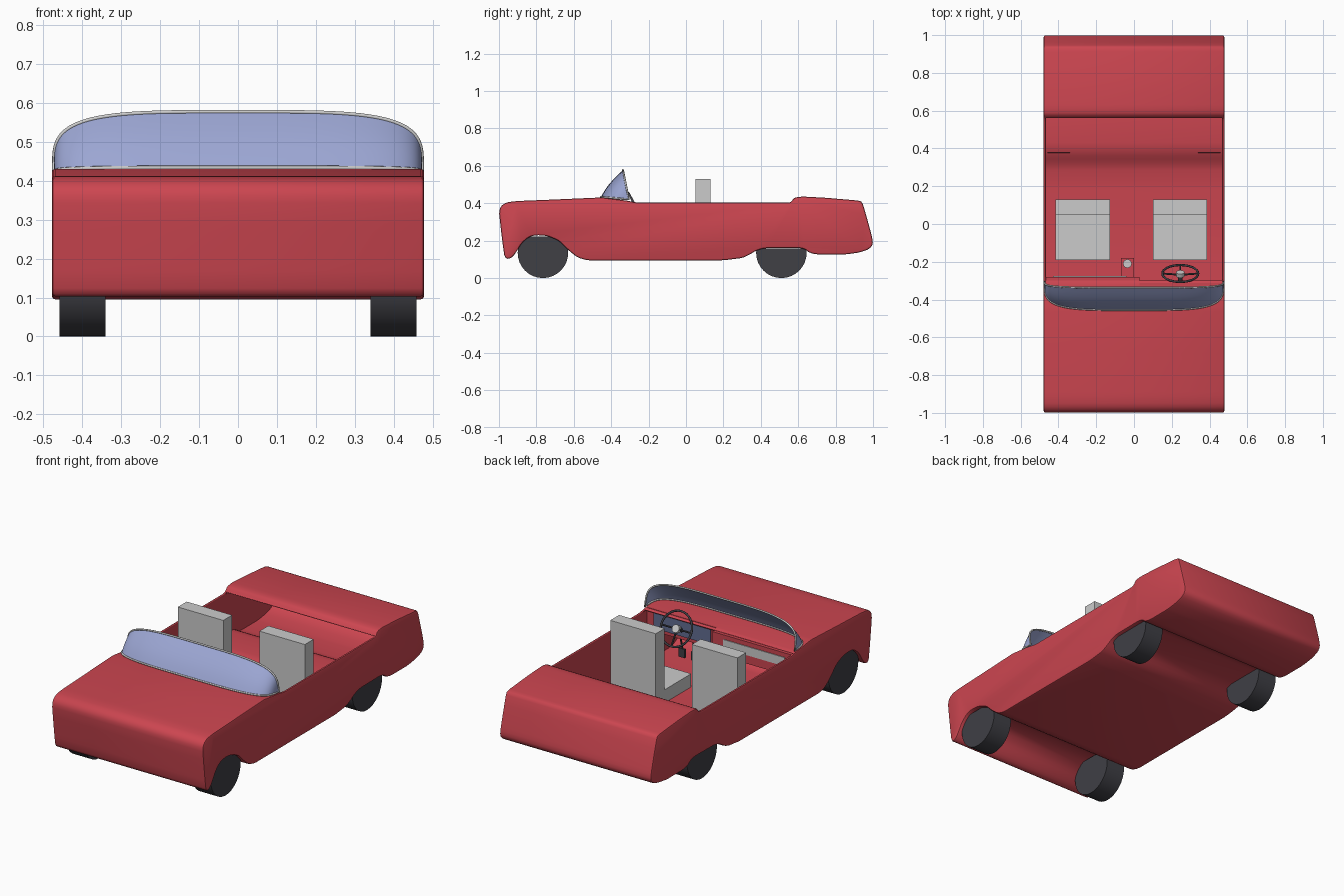
import bpy, bmesh, math
from mathutils import Vector, Matrix

if "Cube" in bpy.data.objects:
    bpy.data.objects.remove(bpy.data.objects["Cube"])


def material(name, col):
    m = bpy.data.materials.new(name)
    m.diffuse_color = (*col, 1)
    m.use_nodes = True
    m.node_tree.nodes["Principled BSDF"].inputs["Base Color"].default_value = m.diffuse_color
    return m


RED = material("red_paint", (0.6, 0.06, 0.08))
DARK = material("rubber", (0.05, 0.05, 0.06))
GLASS = material("glass", (0.33, 0.38, 0.65))
SLATE = material("slate", (0.12, 0.15, 0.28))


def finish(bm, name, mat=None, smooth=True):
    me = bpy.data.meshes.new(name)
    bm.to_mesh(me)
    bm.free()
    ob = bpy.data.objects.new(name, me)
    bpy.context.collection.objects.link(ob)
    if mat:
        me.materials.append(mat)
    if smooth:
        bpy.ops.object.select_all(action='DESELECT')
        ob.select_set(True)
        bpy.context.view_layer.objects.active = ob
        bpy.ops.object.shade_smooth_by_angle(angle=math.radians(35))
    return ob


def box(name, xs, ys, zs, mat=None):
    bm = bmesh.new()
    bmesh.ops.create_cube(bm, size=1)
    for v in bm.verts:
        v.co = [(a + b) / 2 + c * (b - a) for (a, b), c in zip((xs, ys, zs), v.co)]
    return finish(bm, name, mat, False)


def rod(name, a, b, r, mat=None, sides=16, cut=None):
    a, b = Vector(a), Vector(b)
    d = b - a
    m = Matrix.Translation((a + b) / 2) @ d.to_track_quat('Z', 'Y').to_matrix().to_4x4()
    bm = bmesh.new()
    bmesh.ops.create_cone(bm, cap_ends=True, segments=sides, radius1=r, radius2=r,
                          depth=d.length, matrix=m)
    if cut:
        geom = bm.verts[:] + bm.edges[:] + bm.faces[:]
        bmesh.ops.bisect_plane(bm, geom=geom, plane_co=(0, 0, cut), plane_no=(0, 0, 1), clear_outer=True)
        bmesh.ops.holes_fill(bm, edges=[e for e in bm.edges if e.is_boundary])
    return finish(bm, name, mat)


def tube(name, pts, r, cyclic=False, mat=None):
    cu = bpy.data.curves.new(name, 'CURVE')
    cu.dimensions = '3D'
    cu.bevel_depth = r
    cu.bevel_resolution = 2
    sp = cu.splines.new('POLY')
    sp.points.add(len(pts) - 1)
    for p, co in zip(sp.points, pts):
        p.co = (*co, 1)
    sp.use_cyclic_u = cyclic
    if mat:
        cu.materials.append(mat)
    ob = bpy.data.objects.new(name, cu)
    bpy.context.collection.objects.link(ob)
    return ob


# Body: side profile (y, z) with wheel arches, extruded across the car
prof = [(-1, .355), (-.99, .385), (-.96, .405), (-.9, .412), (-.7, .42), (-.45, .431),
        (-.31, .413), (-.26, .403), (.55, .403), (.565, .41), (.578, .43), (.62, .436),
        (.75, .429), (.925, .414), (.943, .405), (.965, .33), (.995, .22), (1, .18),
        (.98, .155), (.93, .137), (.85, .126), (.7, .126), (.66, .135), (.635, .155),
        (.6, .162), (.42, .16), (.375, .147), (.34, .125), (.3, .107), (.2, .095),
        (-.53, .095), (-.58, .11), (-.63, .15), (-.68, .2), (-.74, .225), (-.8, .23),
        (-.84, .22), (-.88, .185), (-.9, .15), (-.925, .115), (-.95, .1), (-.97, .112),
        (-.98, .18), (-.992, .28)]
pts = [Vector(p) for p in prof]
rounded = []
for i, p in enumerate(pts):
    for q in (pts[i - 1], pts[(i + 1) % len(pts)]):
        d = q - p
        rounded.append(p + d.normalized() * min(.25 * d.length, .012))
bm = bmesh.new()
W = .478
left, right = [[bm.verts.new((x, p.x, p.y)) for p in rounded] for x in (-W, W)]
n = len(rounded)
caps = [bm.faces.new(left), bm.faces.new(right)]
for i in range(n):
    j = (i + 1) % n
    bm.faces.new((left[i], left[j], right[j], right[i]))
bmesh.ops.recalc_face_normals(bm, faces=bm.faces)
bmesh.ops.bevel(bm, geom=list({e for f in caps for e in f.edges}), offset=.009, segments=2,
                profile=.5, affect='EDGES', clamp_overlap=False)
# open cockpit
bm.normal_update()
opening = []
for f in bm.faces:
    c = f.calc_center_median()
    if -.305 < c.y < .562 and c.z > .39 and abs(c.x) < .3:
        opening.append(f)
bmesh.ops.delete(bm, geom=opening, context='FACES')
body = finish(bm, "body", RED)
sol = body.modifiers.new("shell", 'SOLIDIFY')
sol.thickness = .01
sol.offset = -1

# Wheels, cut off under the arches
for side, s in (("left", -1), ("right", 1)):
    for end, y, cut in (("front", -.765, .222), ("rear", .51, .158)):
        rod(f"{end}_{side}_wheel", (s * .34, y, .135), (s * .458, y, .135), .135, DARK, 32, cut)

# Seats
for side, a, b in (("left", -.415, -.128), ("right", .1, .387)):
    box(side + "_seat_cushion", (a, b), (-.19, .05), (.104, .18))
    box(side + "_seat_back", (a, b), (.05, .13), (.104, .53))

# Wraparound windscreen with its frame
N = 48
arc = []
for k in range(N + 1):
    t = math.pi * k / N
    c, s = math.cos(t), max(math.sin(t), 0)
    arc.append((math.copysign(abs(c) ** .5, c) * .473, s ** .5))
arc = [(x, s if s > 1e-3 else 0) for x, s in arc]


def screen(x, s, h):
    bulge = .012 * s * math.sin(math.pi * h)
    return (x, -.305 - s * (.15 - .118 * h) - bulge, .42 + s * (.014 + .143 * h))


bm = bmesh.new()
rows = [[bm.verts.new(screen(x, s, h / 6)) for x, s in arc] for h in range(7)]
for r0, r1 in zip(rows, rows[1:]):
    for i in range(N):
        bm.faces.new((r0[i], r0[i + 1], r1[i + 1], r1[i]))
bmesh.ops.remove_doubles(bm, verts=bm.verts, dist=1e-5)
bmesh.ops.recalc_face_normals(bm, faces=bm.faces)
finish(bm, "windscreen", GLASS)
edge = [screen(x, s, 1) for x, s in arc] + [screen(x, s, 0) for x, s in arc[-2:0:-1]]
tube("windscreen_frame", edge, .005, True)

# Dashboard, instruments and centre console
box("passenger_dash", (-.466, .03), (-.33, -.28), (.28, .405), RED)
box("driver_dash", (.03, .466), (-.35, -.312), (.29, .415), RED)
box("instrument_panel", (.06, .42), (-.314, -.306), (.31, .405), SLATE)
box("dash_trim", (-.43, -.04), (-.282, -.276), (.33, .38))
box("console", (-.07, 0), (-.28, -.18), (.104, .16), RED)
rod("gear_lever", (-.035, -.21, .155), (-.035, -.21, .23), .008, DARK, 8)
rod("gear_knob", (-.035, -.21, .22), (-.035, -.21, .26), .024, None, 8)

# Steering wheel facing up and back, with column
hub = Vector((.245, -.262, .37))
axis = Vector((0, .88, .47)).normalized()
up = Vector((0, -.47, .88)).normalized()


def rim(a, r=.095):
    return hub + r * (math.cos(a) * Vector((1, 0, 0)) + math.sin(a) * up)


tube("steering_rim", [rim(2 * math.pi * k / 32) for k in range(32)], .006, True, DARK)
for k, a in enumerate((0, math.pi, 1.5 * math.pi)):
    rod(f"steering_spoke_{k}", hub - axis * .008, rim(a), .005, DARK, 8)
rod("steering_hub", hub - axis * .015, hub + axis * .008, .022)
rod("steering_column", hub - axis * .12, hub, .012, DARK)

# Pedals
for k, x in enumerate((.2, .28)):
    box(f"pedal_{k}", (x - .02, x + .02), (-.37, -.36), (.16, .21), DARK)
    rod(f"pedal_arm_{k}", (x, -.37, .2), (x, -.345, .3), .005, DARK, 8)
